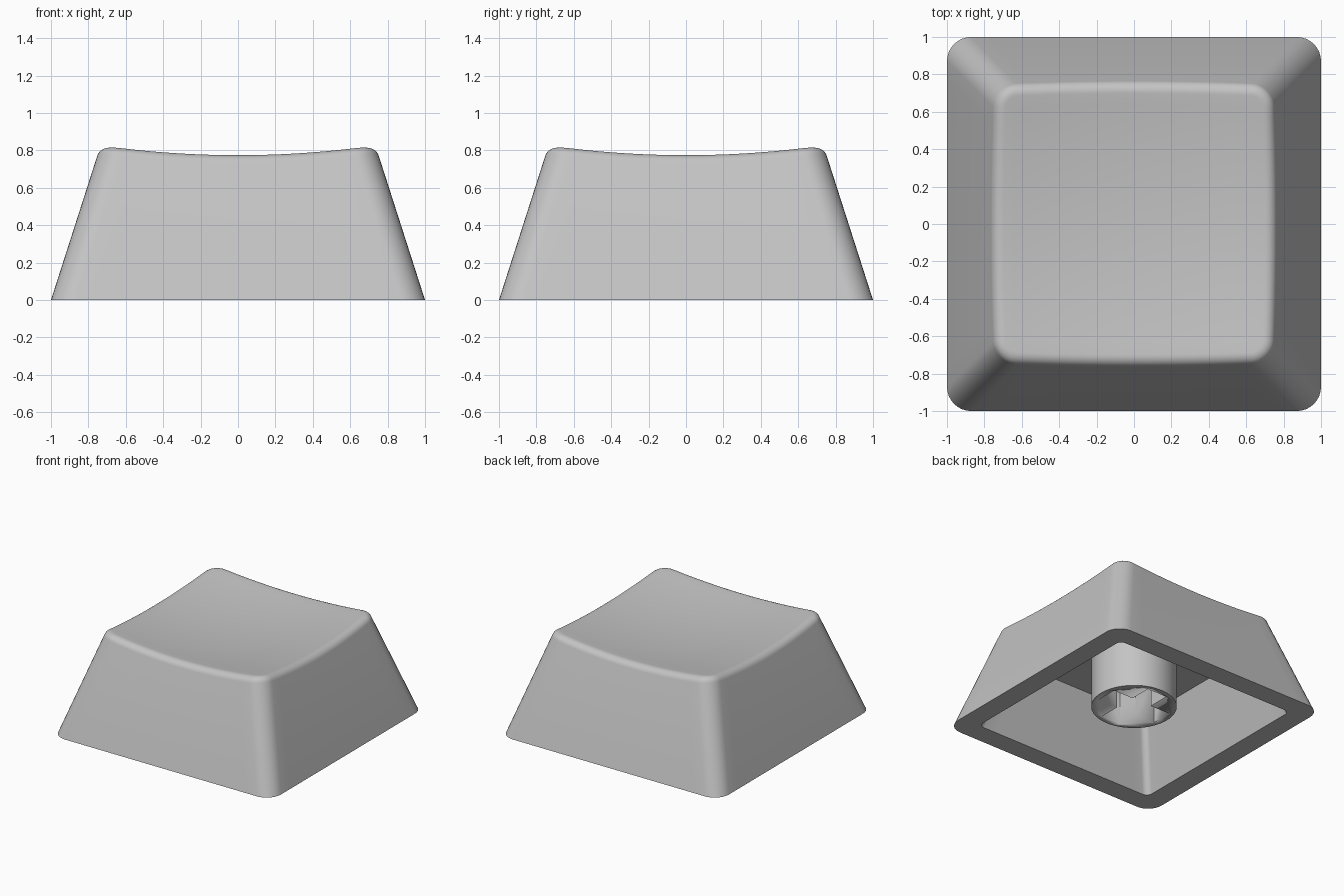
import bpy, bmesh, math

if "Cube" in bpy.data.objects:
    bpy.data.objects.remove(bpy.data.objects["Cube"])

TAPER = 0.322                 # inward lean of the walls per unit height
LEAN = math.atan(TAPER)

grey = bpy.data.materials.new("grey plastic")
grey.diffuse_color = (0.55, 0.55, 0.55, 1)
grey.use_nodes = True
grey.node_tree.nodes["Principled BSDF"].inputs["Base Color"].default_value = grey.diffuse_color

# Rounded square outline: a core point on a unit square plus an outward direction
outline = []
for q in range(4):
    a = math.pi / 2 * q
    c, s = math.cos(a), math.sin(a)
    cx, cy = c - s, s + c
    for i in range(9):
        n = a + math.pi / 2 * i / 8
        outline.append((cx, cy, math.cos(n), math.sin(n)))
    for i in range(1, 16):
        t = 1 - 2 * i / 16
        outline.append((c * t - s, s * t + c, -s, c))


def place(o, half, rad):
    return (o[0] * (half - rad) + o[2] * rad, o[1] * (half - rad) + o[3] * rad)


def dish(x, y):
    return 0.725 + 0.1 * (x * x + y * y)


def top_edge(o):
    """Half width where the leaning wall meets the dished top."""
    z = 0.77
    for _ in range(8):
        half = 1 - TAPER * z
        z = dish(*place(o, half, 0.11))
    return half


def finish(name, bm, angle=35):
    bmesh.ops.recalc_face_normals(bm, faces=bm.faces)
    me = bpy.data.meshes.new(name)
    bm.to_mesh(me)
    bm.free()
    ob = bpy.data.objects.new(name, me)
    bpy.context.collection.objects.link(ob)
    me.materials.append(grey)
    bpy.ops.object.select_all(action='DESELECT')
    ob.select_set(True)
    bpy.context.view_layer.objects.active = ob
    bpy.ops.object.shade_smooth_by_angle(angle=math.radians(angle))
    return ob


# Keycap shell: cavity ceiling, inner wall, rim, outer wall, rounded edge, dish
rings = []
for half, rad, z in ((0.83 - TAPER * 0.55, 0.05, 0.55), (0.83, 0.05, 0), (1, 0.13, 0)):
    rings.append([(*place(o, half, rad), z) for o in outline])

R = 0.07
T = R * math.tan((math.pi / 2 - LEAN) / 2)
for k in range(9):
    phi = (math.pi / 2 - LEAN) * (1 - k / 8)
    dx, drop = -T + R * math.sin(phi), R * (1 - math.cos(phi))
    ring = []
    for o in outline:
        x, y = place(o, top_edge(o) + dx, 0.11 + dx)
        ring.append((x, y, dish(x, y) - drop))
    rings.append(ring)
edge = rings[-1]
for k in range(1, 12):
    f = 1 - k / 12
    rings.append([(x * f, y * f, dish(x * f, y * f)) for x, y, _ in edge])

bm = bmesh.new()
loops = [[bm.verts.new(p) for p in ring] for ring in rings]
n = len(outline)
for a, b in zip(loops, loops[1:]):
    for i in range(n):
        j = (i + 1) % n
        bm.faces.new((a[i], a[j], b[j], b[i]))
bm.faces.new(loops[0])
centre = bm.verts.new((0, 0, dish(0, 0)))
for i in range(n):
    bm.faces.new((loops[-1][i], loops[-1][(i + 1) % n], centre))
finish("keycap_shell", bm)


def prism(name, points, z0, z1):
    bm = bmesh.new()
    low = [bm.verts.new((x, y, z0)) for x, y in points]
    high = [bm.verts.new((x, y, z1)) for x, y in points]
    bm.faces.new(low)
    bm.faces.new(high)
    for i in range(len(points)):
        j = (i + 1) % len(points)
        bm.faces.new((low[i], low[j], high[j], high[i]))
    return finish(name, bm)


# Round mounting stem under the cap
circle = [(0.322 * math.cos(math.tau * i / 64), 0.322 * math.sin(math.tau * i / 64))
          for i in range(64)]
stem = prism("mounting_stem", circle, 0.105, 0.58)

# Cross-shaped socket cut into the stem
L, W = 0.27, 0.09
cross = []
for q in range(4):
    c, s = round(math.cos(math.pi / 2 * q)), round(math.sin(math.pi / 2 * q))
    for x, y in ((L, -W), (L, W), (W, W)):
        cross.append((c * x - s * y, s * x + c * y))
cutter = prism("socket_cutter", cross, 0.0, 0.5)
cutter.hide_render = True
cutter.hide_set(True)
cut = stem.modifiers.new("socket", 'BOOLEAN')
cut.operation = 'DIFFERENCE'
cut.solver = 'EXACT'
cut.object = cutter
# Keep the edge shading step after the cut
while stem.modifiers[0] != cut and stem.modifiers.find("socket") > 0:
    stem.modifiers.move(stem.modifiers.find("socket"), 0)
